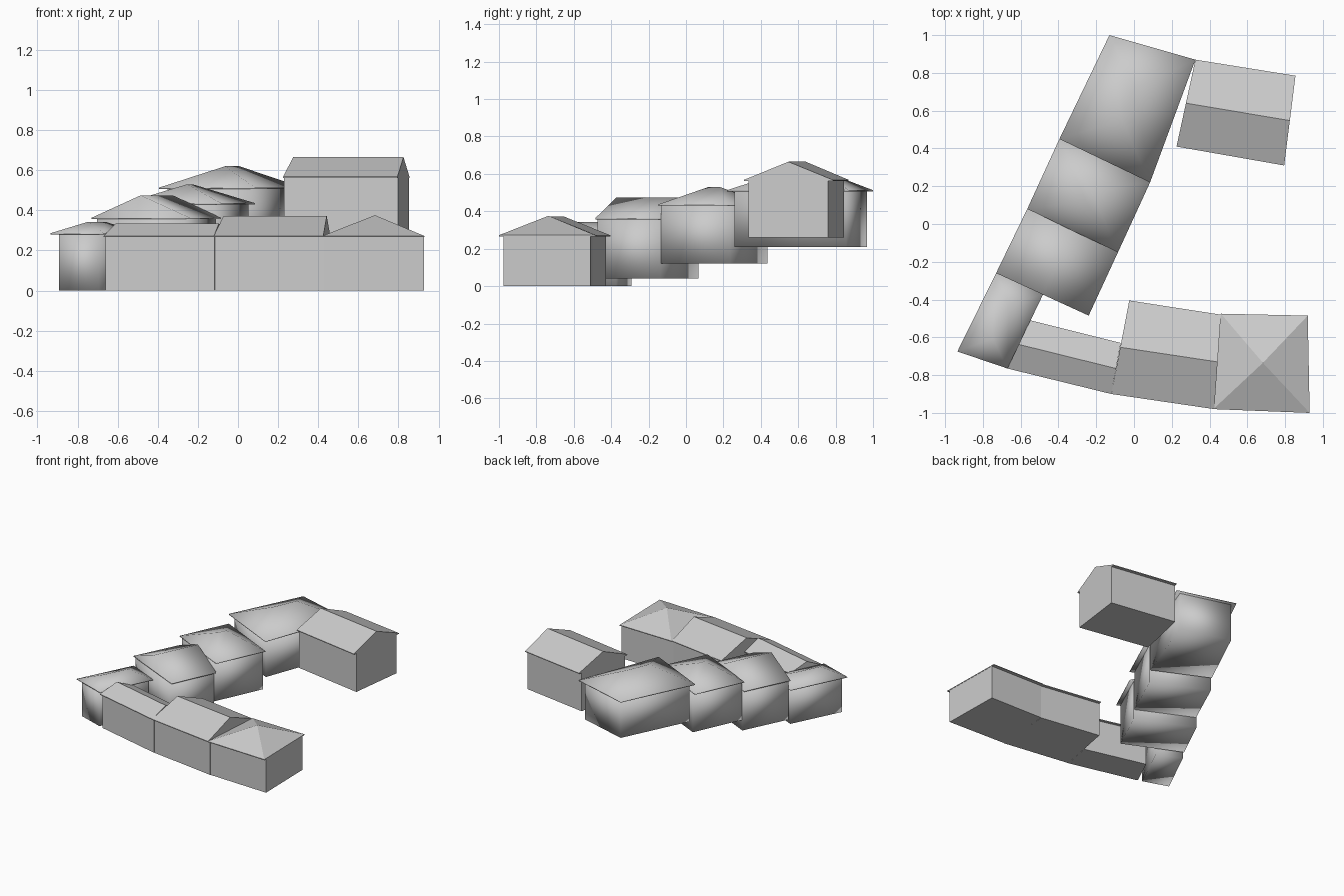
import bpy, bmesh
from mathutils import Vector

if "Cube" in bpy.data.objects:
    bpy.data.objects.remove(bpy.data.objects["Cube"])


def make_mesh(name, verts, faces, smooth):
    bm = bmesh.new()
    vs = [bm.verts.new(v) for v in verts]
    for f in faces:
        bm.faces.new([vs[i] for i in f])
    bmesh.ops.remove_doubles(bm, verts=bm.verts, dist=0.0005)
    bmesh.ops.recalc_face_normals(bm, faces=bm.faces)
    for f in bm.faces:
        f.smooth = smooth
    me = bpy.data.meshes.new(name)
    bm.to_mesh(me)
    bm.free()
    ob = bpy.data.objects.new(name, me)
    bpy.context.collection.objects.link(ob)


def house(name, plan, base, eave, ridge, hip, inset, end_inset, smooth):
    """Ridge runs from the middle of side 0-1 to the middle of side 2-3;
    hip is the share of it cut back at each end (0 gable, 0.5 pyramid)."""
    q = [Vector(p) for p in plan]

    # walls, pulled in below the eaves
    w = []
    for i in range(4):
        side, along = q[i ^ 1] - q[i], q[3 - i] - q[i]
        w.append(q[i] + side.normalized() * inset + along.normalized() * end_inset)
    box = [(p.x, p.y, z) for z in (base, eave) for p in w]
    make_mesh(name + "_walls", box,
              [(0, 1, 2, 3), (4, 5, 6, 7)] +
              [(i, (i + 1) % 4, (i + 1) % 4 + 4, i + 4) for i in range(4)], smooth)

    # roof with a thin eave board and flat underside
    a, b = (q[0] + q[1]) / 2, (q[2] + q[3]) / 2
    r0, r1 = a.lerp(b, hip), b.lerp(a, hip)
    rv = [(p.x, p.y, eave) for p in q] + [(p.x, p.y, eave + 0.006) for p in q]
    rv += [(r0.x, r0.y, ridge), (r1.x, r1.y, ridge)]
    rf = [(0, 1, 2, 3)] + [(i, (i + 1) % 4, (i + 1) % 4 + 4, i + 4) for i in range(4)]
    rf += [(4, 5, 8), (6, 7, 9)]
    if hip >= 0.5:
        rv.pop()
        rf[-1] = (6, 7, 8)
        rf += [(5, 6, 8), (7, 4, 8)]
    else:
        rf += [(5, 6, 9, 8), (7, 4, 8, 9)]
    make_mesh(name + "_roof", rv, rf, smooth)


# stepped row climbing towards the back
house("row_house_1", [(-.935, -.675), (-.67, -.765), (-.48, -.37), (-.73, -.26)],
      0, .28, .343, .28, .035, .02, True)
house("row_house_2", [(-.73, -.26), (-.24, -.485), (-.085, -.15), (-.565, .08)],
      .04, .357, .475, 0, .03, 0, True)
house("row_house_3", [(-.565, .08), (-.085, -.15), (.085, .22), (-.395, .45)],
      .12, .43, .53, .42, .035, 0, True)
house("row_house_4", [(-.395, .45), (.085, .22), (.325, .87), (-.13, 1.0)],
      .21, .507, .62, .36, .035, .025, True)

# back corner house
house("back_house", [(.325, .87), (.225, .41), (.795, .31), (.855, .785)],
      .26, .562, .665, 0, .025, 0, False)

# front row
house("front_house_1", [(-.55, -.51), (-.67, -.765), (-.12, -.9), (-.07, -.63)],
      0, .266, .335, 0, .02, 0, False)
house("front_house_2", [(-.025, -.405), (-.12, -.9), (.425, -.98), (.46, -.48)],
      0, .266, .372, 0, .022, 0, False)
house("front_house_3", [(.46, -.475), (.42, -.98), (.93, -1.0), (.92, -.485)],
      0, .266, .376, .5, .025, .002, False)
